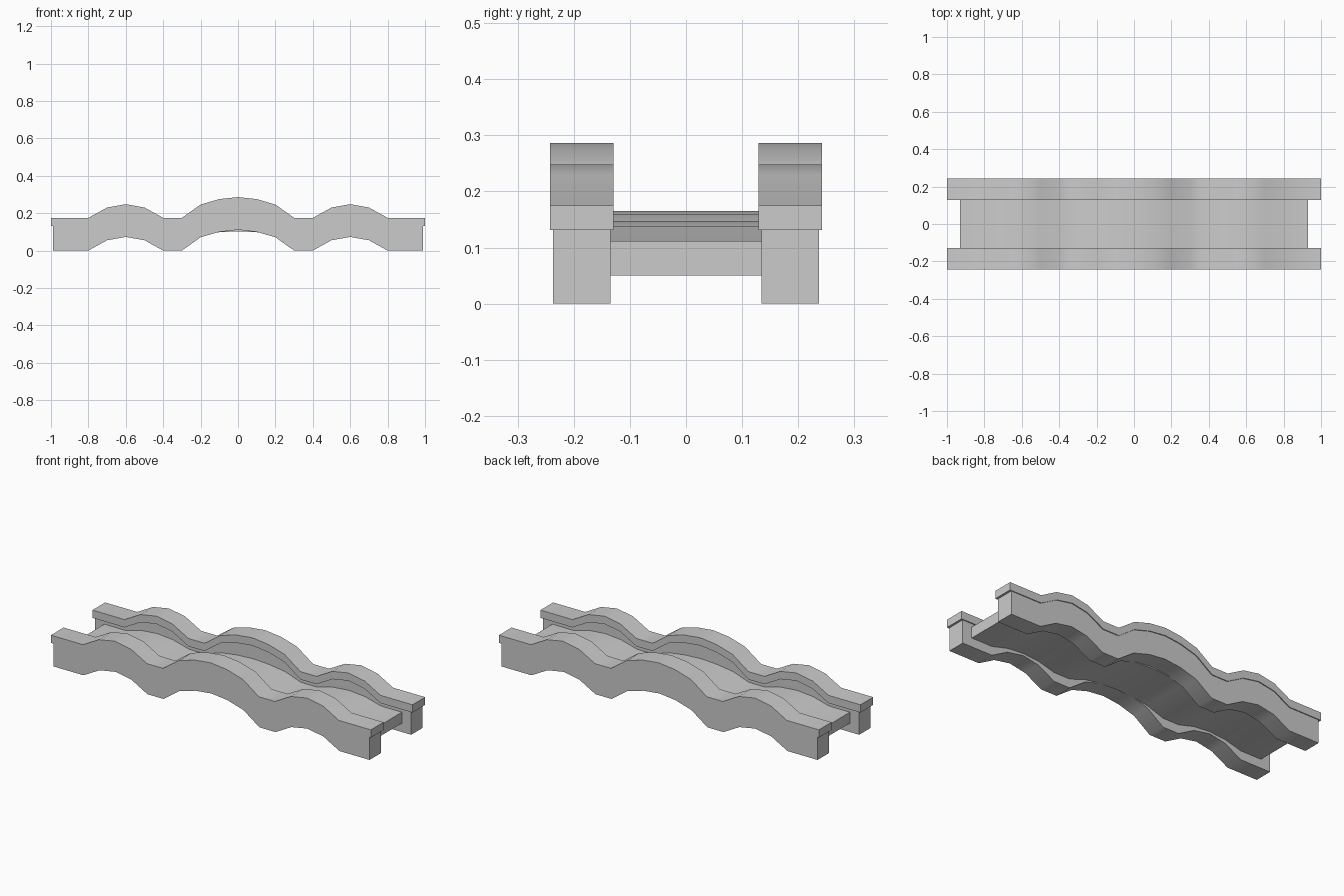
import bpy, bmesh, math

if "Cube" in bpy.data.objects:
    bpy.data.objects.remove(bpy.data.objects["Cube"])

# Rise of the three humps: (x, height above the flat base line), right half
HALF = [(0, .111), (.1, .100), (.2, .071), (.3, 0), (.4, 0),
        (.5, .055), (.6, .073), (.7, .055), (.8, 0)]


def hump_line(end):
    right = HALF + [(end, 0)]
    return [(-x, h) for x, h in reversed(right[1:])] + right


def wavy_slab(name, end, y0, y1, z0, z1, rise=1.0):
    """Solid strip following the hump line from z0 to z1, between y0 and y1."""
    line = hump_line(end)
    outline = [(x, z0 + h * rise) for x, h in line]
    outline += [(x, z1 + h * rise) for x, h in reversed(line)]
    bm = bmesh.new()
    front = [bm.verts.new((x, y0, z)) for x, z in outline]
    back = [bm.verts.new((x, y1, z)) for x, z in outline]
    n, total = len(line), len(outline)
    for i in range(total):
        j = (i + 1) % total
        bm.faces.new((front[i], back[i], back[j], front[j]))
    # side faces as a row of quads
    for i in range(n - 1):
        quad = (i, i + 1, total - 2 - i, total - 1 - i)
        bm.faces.new([front[k] for k in quad])
        bm.faces.new([back[k] for k in reversed(quad)])
    bmesh.ops.recalc_face_normals(bm, faces=bm.faces)
    mesh = bpy.data.meshes.new(name)
    bm.to_mesh(mesh)
    bm.free()
    obj = bpy.data.objects.new(name, mesh)
    bpy.context.collection.objects.link(obj)
    bpy.ops.object.select_all(action='DESELECT')
    obj.select_set(True)
    bpy.context.view_layer.objects.active = obj
    bpy.ops.object.shade_smooth_by_angle(angle=math.radians(45))
    return obj


# Walkway between the walls, with gentler humps
wavy_slab("deck", .93, -.137, .137, .05, .112, rise=.48)

# Side walls with wider copings on top
for side, s in (("front", -1), ("back", 1)):
    wall_y = sorted((s * .135, s * .237))
    cap_y = sorted((s * .129, s * .242))
    wavy_slab(side + "_wall", .988, *wall_y, 0, .132)
    wavy_slab(side + "_coping", 1.0, *cap_y, .131, .175)
